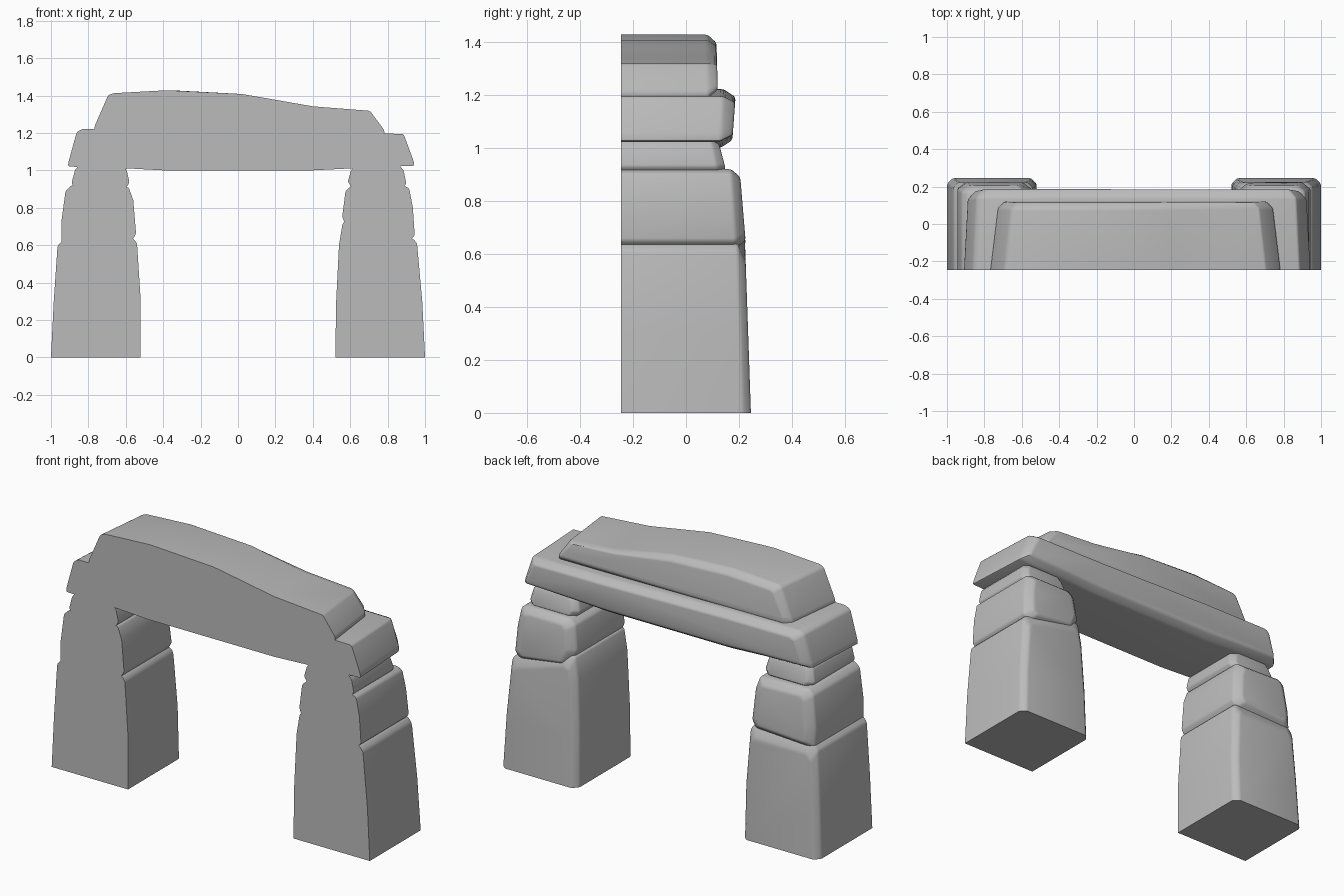
import bpy, bmesh, math

if "Cube" in bpy.data.objects:
    bpy.data.objects.remove(bpy.data.objects["Cube"])

FRONT = -0.245

stone_mat = bpy.data.materials.new("grey stone")
stone_mat.diffuse_color = (0.5, 0.5, 0.5, 1)
stone_mat.use_nodes = True
stone_mat.node_tree.nodes["Principled BSDF"].inputs["Base Color"].default_value = stone_mat.diffuse_color


def stone(name, outline, back_low, back_high, chamfer, inset_x, inset_z,
          taper=0.0, grounded=False, bevel=0.01):
    """Loft an x/z outline from the flat front to a chamfered, worn back."""
    xs = [p[0] for p in outline]
    zs = [p[1] for p in outline]
    cx, hx = (min(xs) + max(xs)) / 2, (max(xs) - min(xs)) / 2
    cz, hz = (min(zs) + max(zs)) / 2, (max(zs) - min(zs)) / 2
    if grounded:
        cz, hz = 0.0, max(zs)

    bm = bmesh.new()
    rings = []
    for step in range(3):
        ring = []
        for x, z in outline:
            u, w = (x - cx) / hx, (z - cz) / hz
            t = (z - min(zs)) / (max(zs) - min(zs))
            back = back_low + (back_high - back_low) * t
            y = (FRONT, back - chamfer, back)[step]
            dx = (0, taper, taper + inset_x)[step]
            dz = (0, 0, inset_z)[step]
            ring.append(bm.verts.new((x - u * dx, y, z - w * dz)))
        rings.append(ring)
    n = len(outline)
    for a, b in zip(rings, rings[1:]):
        for i in range(n):
            j = (i + 1) % n
            bm.faces.new((a[i], a[j], b[j], b[i]))
    bm.faces.new(rings[0])
    bm.faces.new(rings[2])
    bmesh.ops.recalc_face_normals(bm, faces=bm.faces[:])

    # soften worn edges, leaving the cut front and the ground edge sharp
    def worn(e):
        on_front = all(abs(v.co.y - FRONT) < 1e-5 for v in e.verts)
        on_ground = all(v.co.z < 1e-5 for v in e.verts)
        return not on_front and not on_ground and e.calc_face_angle(0) > math.radians(18)

    bmesh.ops.bevel(bm, geom=[e for e in bm.edges if worn(e)], offset=bevel,
                    offset_type='OFFSET', segments=2, profile=0.5,
                    affect='EDGES', clamp_overlap=True)
    bmesh.ops.recalc_face_normals(bm, faces=bm.faces[:])
    mesh = bpy.data.meshes.new(name)
    bm.to_mesh(mesh)
    bm.free()
    mesh.materials.append(stone_mat)
    obj = bpy.data.objects.new(name, mesh)
    bpy.context.collection.objects.link(obj)
    bpy.ops.object.select_all(action='DESELECT')
    obj.select_set(True)
    bpy.context.view_layer.objects.active = obj
    bpy.ops.object.shade_smooth_by_angle(angle=math.radians(32))


# tall pillar bases
stone("left_pillar_base",
      [(-1, 0), (-.52, 0), (-.52, .3), (-.54, .61), (-.56, .635), (-.93, .635),
       (-.965, .595), (-.985, .3)],
      .245, .222, .03, .03, .06, grounded=True)
stone("right_pillar_base",
      [(.52, 0), (1, 0), (.985, .3), (.957, .61), (.935, .635), (.6, .735),
       (.56, .72), (.54, .6), (.525, .3)],
      .245, .222, .03, .03, .07, grounded=True)

# middle pillar blocks
stone("left_pillar_block",
      [(-.92, .6), (-.57, .62), (-.545, .66), (-.56, .84), (-.585, .91),
       (-.89, .92), (-.922, .89), (-.945, .72), (-.945, .61)],
      .225, .205, .035, .045, .035)
stone("right_pillar_block",
      [(.6, .66), (.91, .62), (.945, .65), (.935, .8), (.915, .905), (.88, .92),
       (.61, .92), (.575, .89), (.557, .75), (.57, .72)],
      .225, .205, .035, .045, .03)

# thin bearing slabs
stone("left_pillar_slab",
      [(-.87, .905), (-.6, .905), (-.58, .935), (-.595, 1.0), (-.62, 1.03),
       (-.85, 1.03), (-.872, 1.0), (-.89, .93)],
      .15, .125, .03, .03, .015, bevel=.007)
stone("right_pillar_slab",
      [(.61, .905), (.88, .905), (.9, .93), (.885, 1.0), (.86, 1.03),
       (.63, 1.03), (.605, 1.0), (.587, .94)],
      .15, .125, .03, .03, .015, bevel=.007)

# lintel spanning both pillars
stone("lintel",
      [(-.91, 1.02), (-.62, 1.012), (-.4, 1.0), (.4, 1.0), (.64, 1.012),
       (.945, 1.025), (.935, 1.06), (.885, 1.195), (.4, 1.2), (-.4, 1.22),
       (-.83, 1.222), (-.862, 1.205), (-.905, 1.05)],
      .175, .187, .045, .04, .03, taper=.02)

# tapered capstone
stone("capstone",
      [(-.767, 1.19), (.782, 1.19), (.782, 1.215), (.705, 1.318), (.4, 1.342),
       (.2, 1.377), (.02, 1.408), (-.38, 1.428), (-.67, 1.412), (-.695, 1.4),
       (-.767, 1.235)],
      .12, .115, .035, .035, .03, taper=.04)
